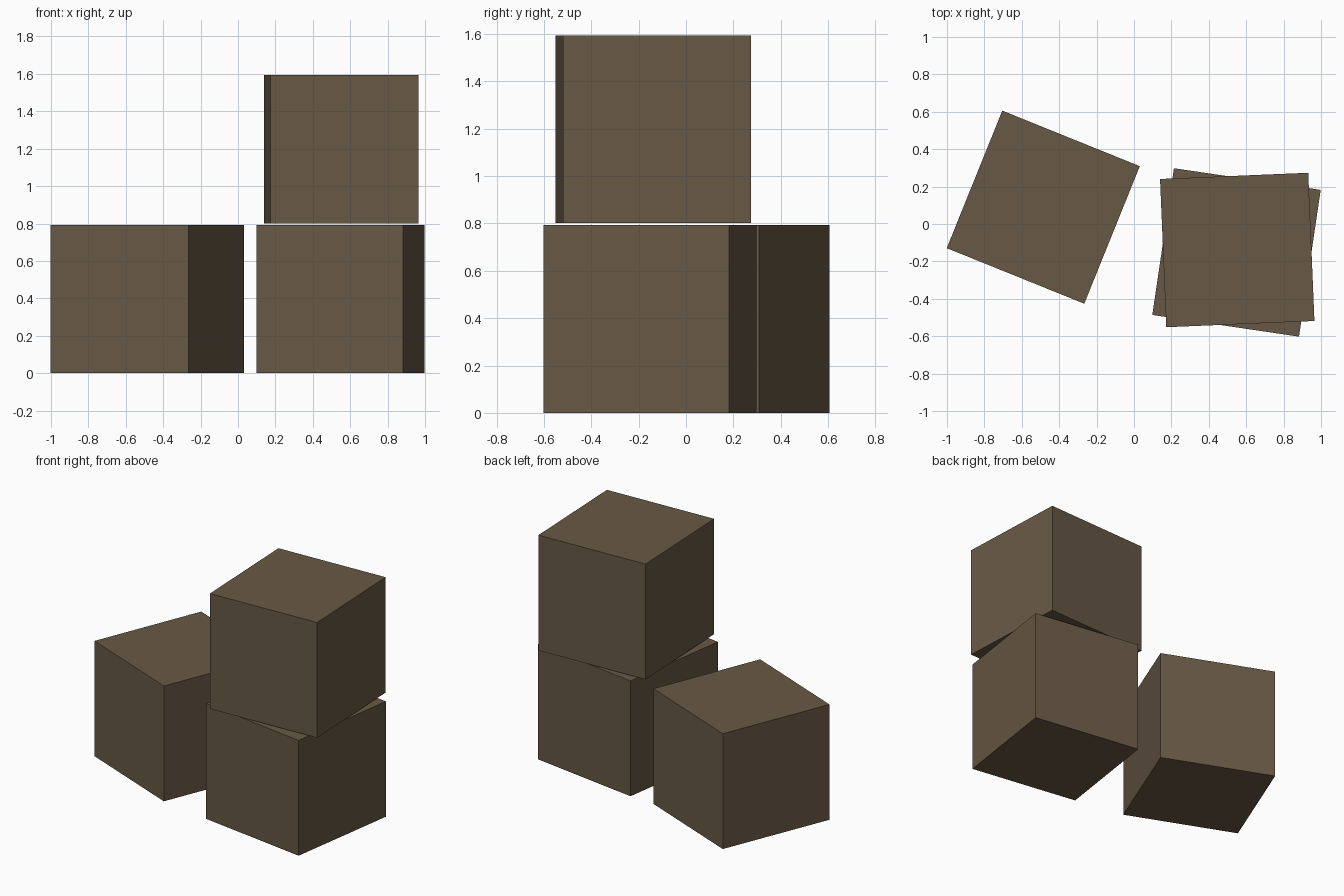
import bpy
import math

if "Cube" in bpy.data.objects:
    bpy.data.objects.remove(bpy.data.objects["Cube"])

SIDE = 0.793

# single brown colour
brown = bpy.data.materials.new("crate_brown")
brown.diffuse_color = (0.137, 0.100, 0.060, 1.0)
brown.use_nodes = True
brown.node_tree.nodes["Principled BSDF"].inputs["Base Color"].default_value = brown.diffuse_color


def crate(name, x, y, bottom, angle):
    """A plain cube crate turned about z."""
    bpy.ops.mesh.primitive_cube_add(
        size=SIDE,
        location=(x, y, bottom + SIDE / 2),
        rotation=(0, 0, math.radians(angle)),
    )
    ob = bpy.context.object
    ob.name = name
    ob.data.materials.append(brown)


# two crates on the ground, one stacked on the right one
crate("left_crate", -0.485, 0.09, 0.0, -22.0)
crate("right_crate", 0.548, -0.152, 0.0, -8.4)
crate("stacked_crate", 0.552, -0.139, 0.801, 2.4)
